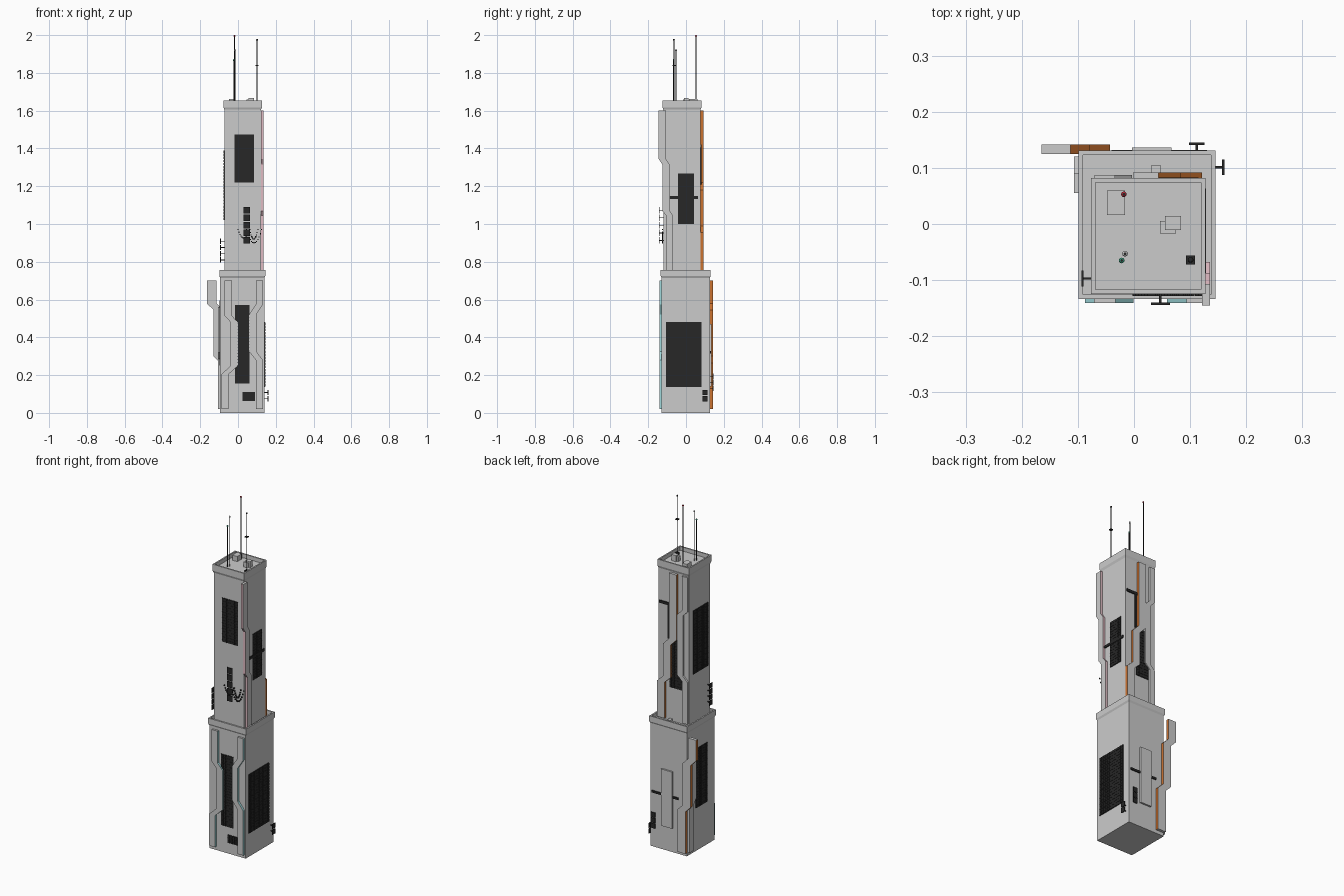
import bpy, bmesh, math
from mathutils import Vector

if "Cube" in bpy.data.objects:
    bpy.data.objects.remove(bpy.data.objects["Cube"])

MATS = {}

def mat(name, col):
    m = bpy.data.materials.new(name)
    m.diffuse_color = (*col, 1)
    m.use_nodes = True
    m.node_tree.nodes["Principled BSDF"].inputs["Base Color"].default_value = m.diffuse_color
    MATS[name] = m

mat("grey", (.6, .6, .6))
mat("dark", (.02, .02, .02))
mat("orange", (.6, .17, .03))
mat("cyan", (.35, .7, .72))
mat("pink", (.75, .5, .55))
mat("red", (.5, .02, .04))
mat("green", (.05, .4, .25))

# wall rectangles of the two tiers: x0, x1, y0, y1
LOW = (-.094, .140, -.129, .126)
UP = (-.072, .122, -.120, .077)

def place(tier, side, u, d, z):
    """Point at horizontal position u, distance d out of a wall, height z."""
    x0, x1, y0, y1 = tier
    return {"front": (u, y0 - d, z), "back": (u, y1 + d, z),
            "left": (x0 - d, u, z), "right": (x1 + d, u, z)}[side]

def finish(bm, name, mats=()):
    bmesh.ops.recalc_face_normals(bm, faces=bm.faces)
    me = bpy.data.meshes.new(name)
    bm.to_mesh(me)
    bm.free()
    for m in mats:
        me.materials.append(MATS[m])
    ob = bpy.data.objects.new(name, me)
    bpy.context.collection.objects.link(ob)
    return ob

def add_box(bm, a, b):
    r = bmesh.ops.create_cube(bm, size=1)
    for v in r["verts"]:
        v.co = Vector([(a[i] + b[i]) / 2 + v.co[i] * abs(b[i] - a[i]) for i in range(3)])

def box(name, a, b, *mats):
    bm = bmesh.new()
    add_box(bm, a, b)
    return finish(bm, name, mats)

def wall_box(name, tier, side, u0, u1, z0, z1, d, *mats):
    return box(name, place(tier, side, u0, -.003, z0), place(tier, side, u1, d, z1), *mats)

def tower(name, rect, rings):
    """Stack of rectangles given as (outward offset, height)."""
    x0, x1, y0, y1 = rect
    bm = bmesh.new()
    loops = [[bm.verts.new(p) for p in ((x0 - e, y0 - e, z), (x1 + e, y0 - e, z),
                                        (x1 + e, y1 + e, z), (x0 - e, y1 + e, z))]
             for e, z in rings]
    for a, b in zip(loops, loops[1:]):
        for i in range(4):
            j = (i + 1) % 4
            bm.faces.new((a[i], a[j], b[j], b[i]))
    bm.faces.new(loops[0])
    bm.faces.new(loops[-1])
    return finish(bm, name)

def duct(name, tier, side, path, w, d, accent):
    """Stepped flat duct following (u, z) centre points; its edges get the accent colour."""
    bm = bmesh.new()
    outline = [(u - w / 2, z) for u, z in path] + [(u + w / 2, z) for u, z in path[::-1]]
    n, k = len(outline), len(path)
    back = [bm.verts.new(place(tier, side, u, -.001, z)) for u, z in outline]
    front = [bm.verts.new(place(tier, side, u, d, z)) for u, z in outline]
    bm.faces.new(back)
    bm.faces.new(front)
    for i in range(n):
        j = (i + 1) % n
        f = bm.faces.new((back[i], back[j], front[j], front[i]))
        f.material_index = 0 if i in (k - 1, n - 1) else 1
    return finish(bm, name, ("grey", accent))

def windows(name, tier, side, u0, u1, z0, z1):
    """Dark screen slab covered with small raised panes."""
    bm = bmesh.new()
    add_box(bm, place(tier, side, u0, -.002, z0), place(tier, side, u1, .003, z1))
    nu, nz = max(2, round((u1 - u0) / .016)), max(2, round((z1 - z0) / .016))
    su, sz = (u1 - u0) / nu, (z1 - z0) / nz
    for i in range(nu):
        for j in range(nz):
            u, z = u0 + i * su, z0 + j * sz
            add_box(bm, place(tier, side, u + .1 * su, .002, z + .1 * sz),
                    place(tier, side, u + .9 * su, .0045, z + .9 * sz))
    return finish(bm, name, ("dark",))

def plates(name, tier, side, u, w, zs, d, h=.028):
    """Column of square plates held off the wall on short stubs."""
    bm = bmesh.new()
    for z in zs:
        add_box(bm, place(tier, side, u - w / 2, d - .004, z - h / 2),
                place(tier, side, u + w / 2, d, z + h / 2))
        add_box(bm, place(tier, side, u - .002, -.002, z - .002),
                place(tier, side, u + .002, d - .002, z + .002))
    return finish(bm, name, ("dark",))

# tower tiers with cornice and recessed roof
tower("lower_tower", LOW, [(0, 0), (0, .715), (.005, .725), (.005, .757), (-.003, .757), (-.003, .735)])
tower("upper_tower", UP, [(0, .72), (0, 1.605), (.005, 1.618), (.005, 1.655), (-.003, 1.655), (-.003, 1.632)])

# window screens
windows("front_lower_windows", LOW, "front", -.016, .062, .155, .57)
windows("front_small_window", LOW, "front", .025, .09, .063, .11)
windows("front_upper_windows", UP, "front", -.018, .085, 1.22, 1.475)
windows("right_lower_windows", LOW, "right", -.105, .083, .137, .48)
windows("right_upper_windows", UP, "right", -.043, .042, 1.0, 1.268)
windows("left_lower_windows", LOW, "left", -.06, .045, .25, .595)
windows("left_upper_windows", UP, "left", -.1, .037, 1.02, 1.39)
windows("back_upper_windows", UP, "back", -.03, .05, .93, 1.21)

# bars and raised panel
wall_box("right_bar", UP, "right", -.09, .063, 1.133, 1.147, .006, "dark")
wall_box("back_upper_bar", UP, "back", .045, .115, 1.405, 1.42, .006, "dark")
wall_box("back_upper_post", UP, "back", .05, .062, 1.21, 1.42, .005, "dark")
wall_box("back_raised_panel", LOW, "back", -.004, .067, .14, .47, .010)
wall_box("back_lower_bar", LOW, "back", -.04, .13, .315, .327, .006, "dark")

# stepped ducts
duct("front_left_duct", LOW, "front",
     [(-.052, .7), (-.052, .515), (-.02, .48), (-.02, .25), (-.068, .205), (-.068, .02)], .038, .012, "cyan")
duct("front_right_duct", LOW, "front",
     [(.113, .7), (.113, .575), (.078, .52), (.078, .325), (.113, .28), (.113, .02)], .038, .012, "cyan")
duct("back_lower_duct", LOW, "back",
     [(-.139, .7), (-.139, .58), (-.104, .545), (-.104, .3), (-.069, .265), (-.069, .02)], .052, .016, "orange")
duct("left_lower_duct", LOW, "left",
     [(.073, .56), (.073, .32), (.102, .285), (.102, .02)], .036, .013, "grey")
duct("right_upper_duct", UP, "right",
     [(-.126, 1.6), (-.126, 1.345), (-.106, 1.315), (-.106, 1.07), (-.087, 1.045), (-.087, .745)], .038, .013, "pink")
duct("back_upper_duct", UP, "back",
     [(.021, 1.6), (.021, 1.22), (.06, 1.18), (.06, .99), (.098, .955), (.098, .745)], .046, .015, "orange")
duct("back_grey_duct", UP, "back",
     [(-.052, 1.6), (-.052, 1.4), (-.022, 1.37), (-.022, 1.02), (-.052, .99), (-.052, .745)], .036, .010, "grey")

# plate aerials
plates("front_plates", UP, "front", .047, .034, [.913 + .04 * i for i in range(5)], .024, .034)
plates("left_plates", UP, "left", -.097, .028, [.81 + .033 * i for i in range(4)], .022)
plates("right_plates", LOW, "right", .101, .028, [.075, .108], .021)
plates("back_plates", LOW, "back", .112, .028, [.13, .162, .194], .019)

# hanging light strings
bm = bmesh.new()
for u0, u1, sag in ((0, .062, .045), (.045, .125, .07), (.062, .105, .05)):
    for i in range(13):
        t = i / 12
        u, z = u0 + (u1 - u0) * t, .97 - sag * 4 * t * (1 - t)
        add_box(bm, (u - .003, UP[2] - .008, z - .003), (u + .003, UP[2] - .002, z + .003))
finish(bm, "light_strings", ("dark",))

# roof machinery
box("roof_unit_a", (-.048, .016, 1.63), (-.016, .06, 1.662))
box("roof_unit_b", (.055, -.011, 1.63), (.084, .014, 1.668))
box("roof_unit_c", (.046, -.017, 1.63), (.075, .005, 1.66))
box("terrace_unit", (.03, .08, .73), (.048, .104, .75))

# roof masts with tip lamps
def mast(name, x, y, top, tip):
    bpy.ops.mesh.primitive_cylinder_add(vertices=8, radius=.0025, depth=top - 1.63,
                                        location=(x, y, (top + 1.63) / 2))
    ob = bpy.context.object
    ob.name = name
    ob.data.materials.append(MATS["dark"])
    bpy.ops.mesh.primitive_uv_sphere_add(segments=12, ring_count=8, radius=.005,
                                         location=(x, y, top - .005))
    ob = bpy.context.object
    ob.name = name + "_lamp"
    ob.data.materials.append(MATS[tip])

mast("tall_mast", -.018, .053, 2.0, "red")
mast("middle_mast", -.016, -.053, 1.925, "grey")
mast("short_mast", -.022, -.065, 1.873, "green")
mast("cross_mast", .101, -.064, 1.98, "dark")
box("cross_mast_plate", (.093, -.072, 1.836), (.109, -.056, 1.841), "dark")
box("cross_mast_base", (.093, -.072, 1.63), (.109, -.056, 1.645), "dark")
